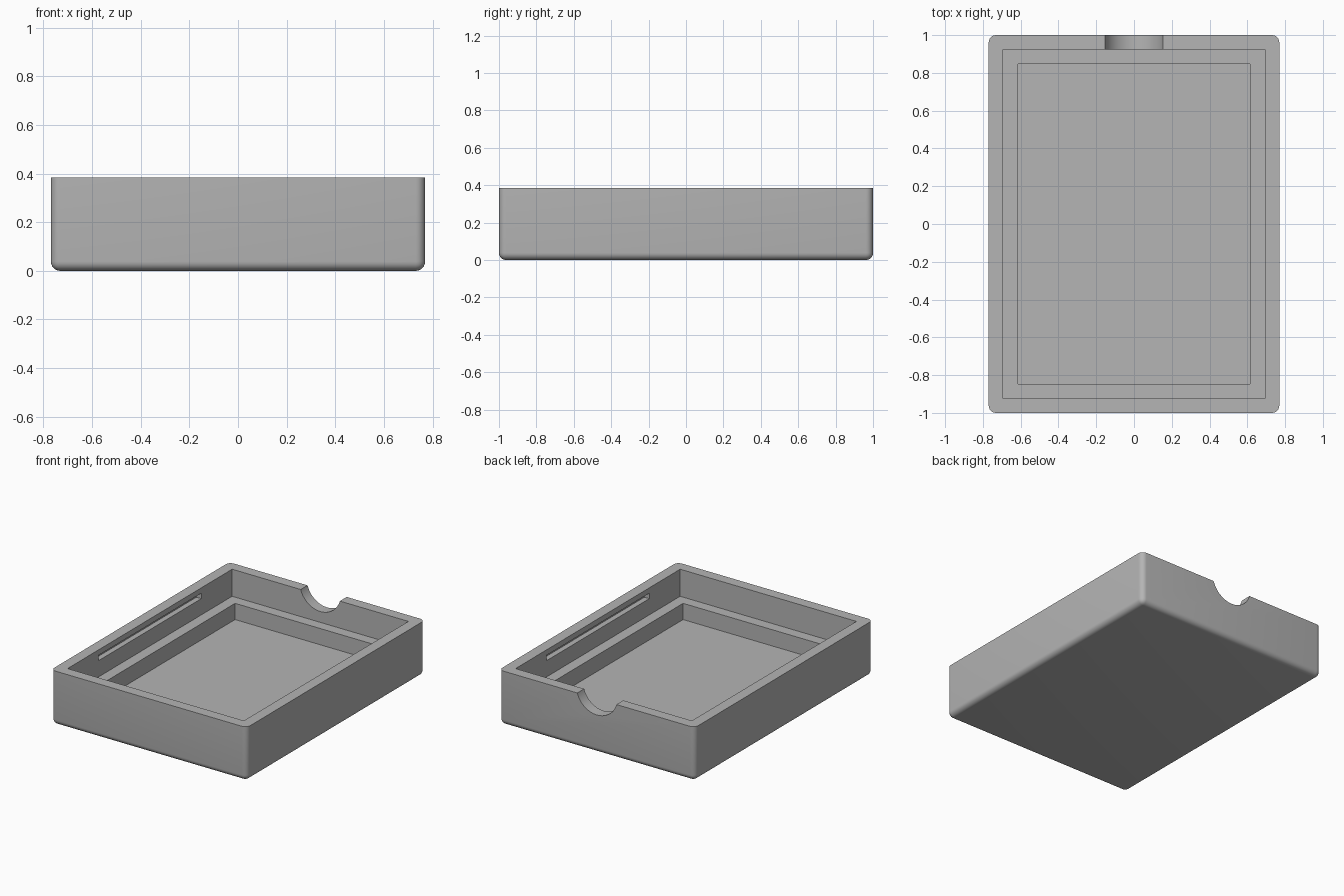
import bpy
import bmesh
import math

if "Cube" in bpy.data.objects:
    bpy.data.objects.remove(bpy.data.objects["Cube"], do_unlink=True)

U = 1 / 26                      # design unit: the tray is 40 x 52 x 10 units
W, L, H = 40 * U, 52 * U, 10 * U
WALL = 2 * U
LEDGE_Z, FLOOR_Z = 5 * U, 2 * U

grey = bpy.data.materials.new("plain grey")
grey.use_nodes = True
colour = (0.46, 0.46, 0.46, 1)
grey.diffuse_color = colour
grey.node_tree.nodes["Principled BSDF"].inputs["Base Color"].default_value = colour


def add_object(name, bm):
    mesh = bpy.data.meshes.new(name)
    bm.to_mesh(mesh)
    bm.free()
    mesh.materials.append(grey)
    obj = bpy.data.objects.new(name, mesh)
    bpy.context.collection.objects.link(obj)
    return obj


def box(name, sx, sy, z0, z1, x=0, bevel=0):
    bm = bmesh.new()
    bmesh.ops.create_cube(bm, size=1)
    for v in bm.verts:
        v.co = (v.co.x * sx + x, v.co.y * sy, z1 if v.co.z > 0 else z0)
    if bevel:
        # Round everything except the top rim
        edges = [e for e in bm.edges if min(v.co.z for v in e.verts) < z1]
        bmesh.ops.bevel(bm, geom=edges, offset=bevel, segments=6,
                        profile=0.5, affect='EDGES')
    return add_object(name, bm)


def select_only(obj):
    bpy.ops.object.select_all(action='DESELECT')
    obj.select_set(True)
    bpy.context.view_layer.objects.active = obj


# Outer shell with rounded sides and base
tray = box("tray", W, L, 0, H, bevel=U)

# Upper recess and the smaller recess below its ledge
cutters = [
    box("upper_recess", W - 2 * WALL, L - 2 * WALL, LEDGE_Z, H + U),
    box("lower_recess", W - 4 * WALL, L - 4 * WALL, FLOOR_Z, H + U),
]

# Long retaining slots in both side walls
for side, name in ((-1, "right_slot"), (1, "left_slot")):
    cutters.append(box(name, 2 * U, 30 * U, H - 2 * U, H - U,
                       x=side * (W / 2 - WALL)))

# Round thumb notch through the back wall
half_width, depth = 4 * U, 3 * U
radius = (half_width ** 2 + depth ** 2) / (2 * depth)
bm = bmesh.new()
bmesh.ops.create_cone(bm, cap_ends=True, segments=64, radius1=radius,
                      radius2=radius, depth=3 * U)
notch = add_object("thumb_notch", bm)
notch.rotation_euler.x = math.pi / 2
notch.location = (0, L / 2 - U, H - depth + radius)
cutters.append(notch)

# Cut each opening, then discard its cutter
for cutter in cutters:
    cutter.hide_render = True
    select_only(tray)
    mod = tray.modifiers.new(cutter.name, 'BOOLEAN')
    mod.operation = 'DIFFERENCE'
    mod.solver = 'EXACT'
    mod.object = cutter
    bpy.ops.object.modifier_apply(modifier=mod.name)
    bpy.data.objects.remove(cutter, do_unlink=True)

select_only(tray)
bpy.ops.object.shade_smooth_by_angle(angle=math.radians(30))
